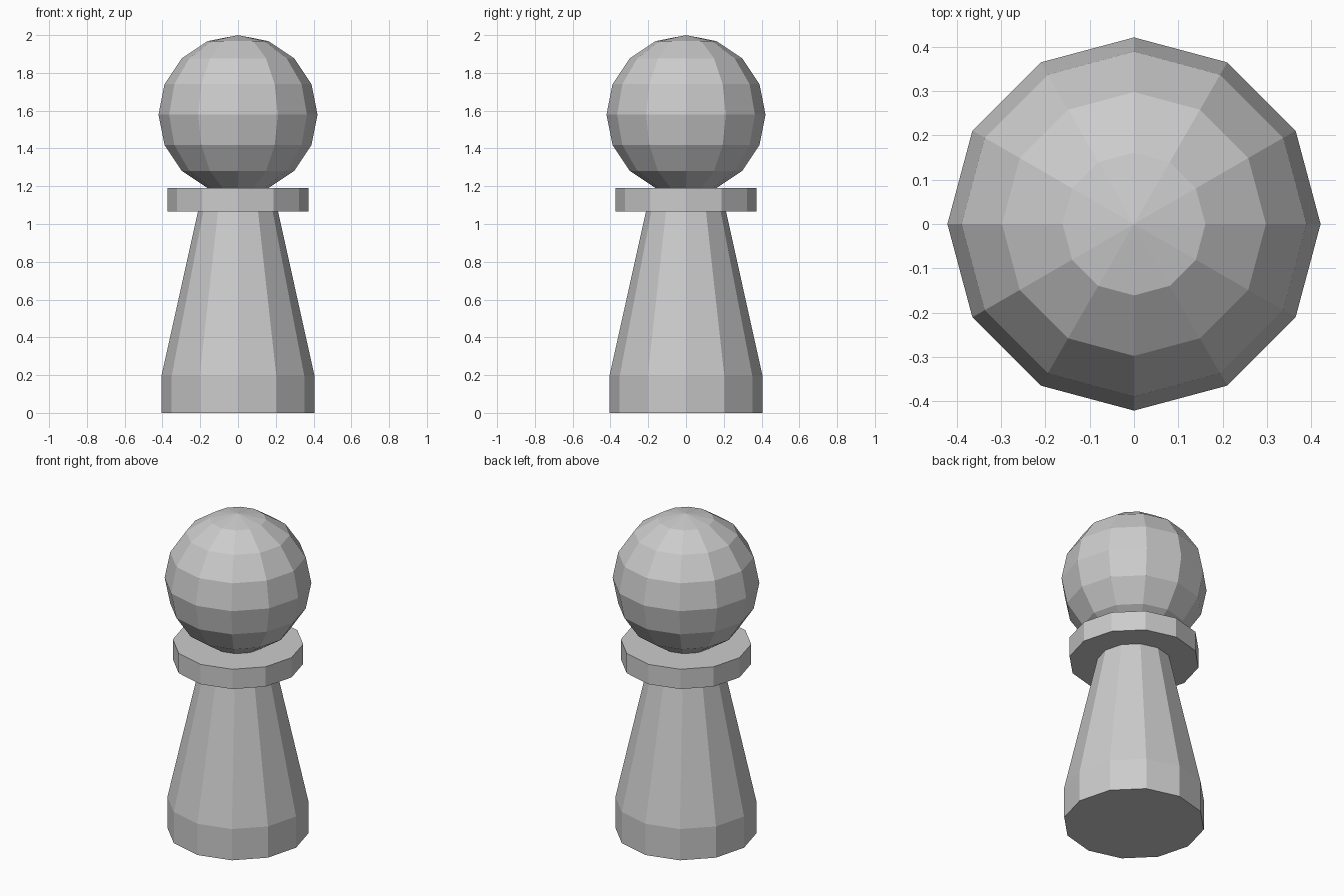
import bpy, bmesh
from math import cos, sin, pi, tau

if "Cube" in bpy.data.objects:
    bpy.data.objects.remove(bpy.data.objects["Cube"])

SIDES = 12


def lathe(name, profile):
    """Spin (radius, z) points into a closed, flat-faced solid with vertices on the axes."""
    bm = bmesh.new()
    rings = []
    for r, z in profile:
        if r < 1e-5:
            rings.append([bm.verts.new((0, 0, z))] * SIDES)
        else:
            rings.append([bm.verts.new((r * cos(tau * i / SIDES), r * sin(tau * i / SIDES), z))
                          for i in range(SIDES)])
    for low, high in zip(rings, rings[1:]):
        for i in range(SIDES):
            j = (i + 1) % SIDES
            corners = dict.fromkeys((low[i], low[j], high[j], high[i]))
            bm.faces.new(list(corners))
    # Flat caps on open ends
    if profile[0][0] > 1e-5:
        bm.faces.new(rings[0][::-1])
    if profile[-1][0] > 1e-5:
        bm.faces.new(rings[-1])
    mesh = bpy.data.meshes.new(name)
    bm.to_mesh(mesh)
    bm.free()
    obj = bpy.data.objects.new(name, mesh)
    bpy.context.collection.objects.link(obj)
    return obj


# Straight foot and tapering stem
lathe("body", [(0.405, 0), (0.405, 0.197), (0.212, 1.066)])

# Flat disc under the head
lathe("collar", [(0.374, 1.066), (0.374, 1.191)])

# Round head, eight bands from pole to pole, sunk slightly into the collar
R, CENTRE = 0.421, 1.579
lathe("head", [(R * sin(pi * k / 8), CENTRE - R * cos(pi * k / 8)) for k in range(9)])
